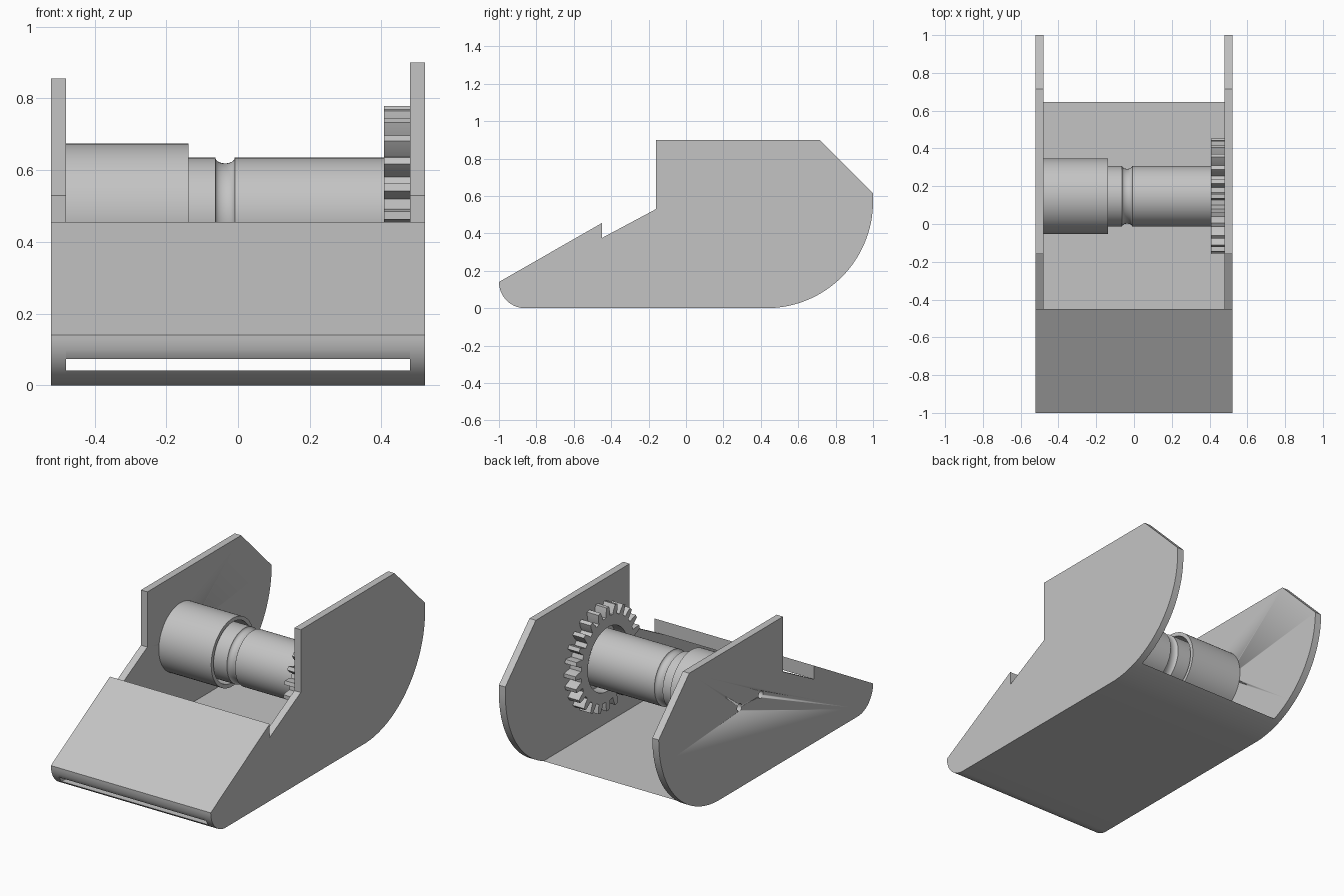
import bpy
import bmesh
from math import sin, cos, pi, radians
from mathutils import Matrix, Vector

cube = bpy.data.objects.get("Cube")
if cube:
    bpy.data.objects.remove(cube, do_unlink=True)

grey = bpy.data.materials.new("light grey")
grey.use_nodes = True
grey.diffuse_color = (0.55, 0.55, 0.55, 1)
grey.node_tree.nodes["Principled BSDF"].inputs["Base Color"].default_value = (0.55, 0.55, 0.55, 1)

OUT, INN = 0.522, 0.48             # outer and inner faces of the side walls
AXIS_Y, AXIS_Z = 0.147, 0.474      # roller axis
FLOOR = 0.042                      # floor thickness


def finish(bm, name, angle=30):
    bmesh.ops.recalc_face_normals(bm, faces=bm.faces)
    mesh = bpy.data.meshes.new(name)
    bm.to_mesh(mesh)
    bm.free()
    mesh.materials.append(grey)
    obj = bpy.data.objects.new(name, mesh)
    bpy.context.collection.objects.link(obj)
    bpy.ops.object.select_all(action='DESELECT')
    obj.select_set(True)
    bpy.context.view_layer.objects.active = obj
    bpy.ops.object.shade_smooth_by_angle(angle=radians(angle))
    return obj


def extrude_x(name, profile, x0, x1):
    """Extrude a (y, z) outline from x0 to x1."""
    bm = bmesh.new()
    face = bm.faces.new([bm.verts.new((x0, y, z)) for y, z in profile])
    ext = bmesh.ops.extrude_face_region(bm, geom=[face])
    verts = [v for v in ext["geom"] if isinstance(v, bmesh.types.BMVert)]
    bmesh.ops.translate(bm, verts=verts, vec=(x1 - x0, 0, 0))
    return finish(bm, name)


def lathe_x(name, profile, steps=64):
    """Revolve an (x, radius) outline around the roller axis."""
    bm = bmesh.new()
    verts = [bm.verts.new((x, AXIS_Y, AXIS_Z + r)) for x, r in profile]
    edges = [bm.edges.new(pair) for pair in zip(verts, verts[1:])]
    bmesh.ops.spin(bm, geom=verts + edges, cent=(0, AXIS_Y, AXIS_Z), axis=(1, 0, 0),
                   angle=2 * pi, steps=steps, use_merge=True)
    bmesh.ops.remove_doubles(bm, verts=bm.verts, dist=0.0001)
    return finish(bm, name)


def arc(cy, cz, r, a0, a1, n):
    angles = [radians(a0 + (a1 - a0) * i / n) for i in range(n + 1)]
    return [(cy + r * cos(a), cz + r * sin(a)) for a in angles]


nose = arc(-0.86, 0.14, 0.14, 180, 270, 16)
heel = arc(0.43, 0.57, 0.57, 270, 360, 32)


# Side walls; the left one stands slightly taller
def wall_profile(top):
    return nose + heel + [(1, top - 0.285), (0.715, top), (-0.16, top), (-0.16, 0.53),
                          (-0.45, 0.375), (-0.45, 0.455)]


extrude_x("left_wall", wall_profile(0.9), INN, OUT)
right_wall = extrude_x("right_wall", wall_profile(0.8555), -OUT, -INN)

# Two screw holes through the right wall
bm = bmesh.new()
for side in (-1, 1):
    place = Matrix.Translation(Vector((-OUT, AXIS_Y + side * 0.1, AXIS_Z))) @ Matrix.Rotation(pi / 2, 4, 'Y')
    bmesh.ops.create_cone(bm, cap_ends=True, segments=24, radius1=0.022, radius2=0.022,
                          depth=0.2, matrix=place)
cutter = finish(bm, "hole_cutter")
cutter.hide_render = True
cut = right_wall.modifiers.new("screw_holes", 'BOOLEAN')
cut.operation = 'DIFFERENCE'
cut.solver = 'EXACT'
cut.object = cutter
bpy.ops.object.select_all(action='DESELECT')
bpy.context.view_layer.objects.active = right_wall
right_wall.select_set(True)
bpy.ops.object.modifier_apply(modifier=cut.name)
bpy.data.objects.remove(cutter, do_unlink=True)

# Floor following the rounded nose and heel, cut flat on top
floor = [p for p in nose + heel if p[1] < FLOOR]
extrude_x("floor", [(-0.959, FLOOR)] + floor + [(0.645, FLOOR)], -INN, INN)

# Sloping cover plate, leaving a slot above the floor
lip = [p for p in nose if p[1] > 0.075]
extrude_x("ramp_plate", lip + [(-0.981, 0.074), (-0.45, 0.375), (-0.45, 0.455)], -INN, INN)

# Hollow cup that holds the shaft
lathe_x("roller_cup", [(-INN, 0), (-INN, 0.2), (-0.138, 0.2), (-0.138, 0.178),
                       (-0.44, 0.178), (-0.44, 0)])

# Shaft with a rounded groove
groove = [(-0.036 - 0.027 * cos(pi * i / 12), 0.161 - 0.016 * sin(pi * i / 12)) for i in range(13)]
lathe_x("roller_shaft", [(-0.44, 0), (-0.44, 0.161)] + groove + [(INN, 0.161), (INN, 0)])

# Gear ring with tapered teeth
TEETH, BORE = 24, 0.188
bm = bmesh.new()
rings = []
for x in (0.407, INN):
    outer, inner = [], []
    for i in range(TEETH):
        for shift, r in ((-0.3, 0.25), (-0.25, 0.275), (-0.14, 0.305),
                         (0.14, 0.305), (0.25, 0.275), (0.3, 0.25)):
            a = 2 * pi * (i + shift) / TEETH
            for ring, rad in ((outer, r), (inner, BORE)):
                ring.append(bm.verts.new((x, AXIS_Y + rad * cos(a), AXIS_Z + rad * sin(a))))
    rings += [outer, inner]
front_out, front_in, back_out, back_in = rings
for a, b in ((front_out, front_in), (front_out, back_out), (back_out, back_in), (front_in, back_in)):
    for i in range(len(a)):
        j = (i + 1) % len(a)
        bm.faces.new((a[i], a[j], b[j], b[i]))
finish(bm, "gear")
